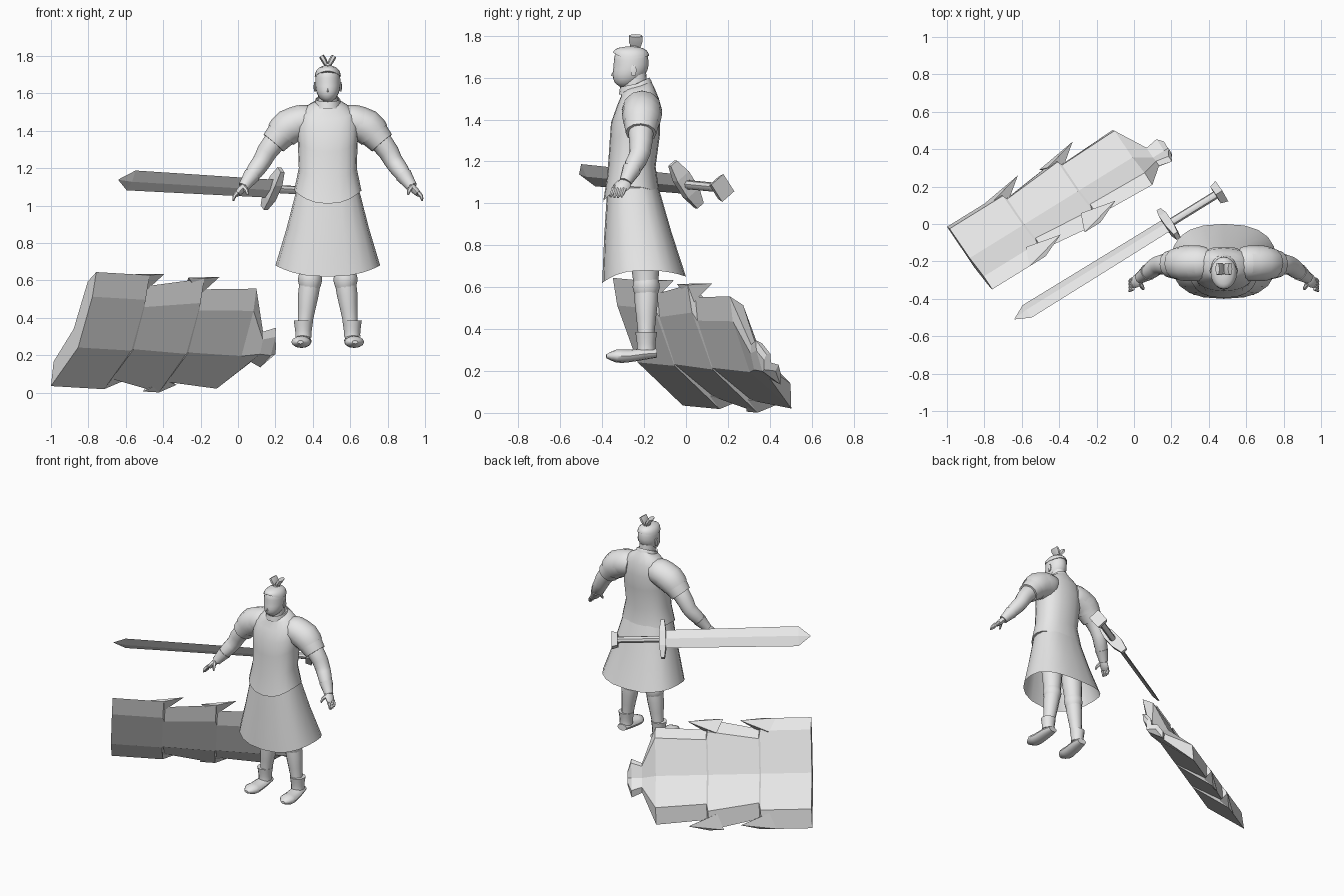
import bpy, bmesh
from math import sin, cos, pi, sqrt, copysign
from mathutils import Vector

if "Cube" in bpy.data.objects:
    bpy.data.objects.remove(bpy.data.objects["Cube"])

FIGURE_CENTRE = Vector((.48, 0, 0))

clay = bpy.data.materials.new("plain_grey")
clay.use_nodes = True
clay.diffuse_color = (.8, .8, .8, 1)
clay.node_tree.nodes["Principled BSDF"].inputs["Base Color"].default_value = clay.diffuse_color


def finish(name, mesh_builder, smooth):
    bmesh.ops.recalc_face_normals(mesh_builder, faces=mesh_builder.faces)
    mesh = bpy.data.meshes.new(name)
    mesh_builder.to_mesh(mesh)
    mesh_builder.free()
    mesh.materials.append(clay)
    part = bpy.data.objects.new(name, mesh)
    bpy.context.collection.objects.link(part)
    if smooth:
        bpy.ops.object.select_all(action='DESELECT')
        part.select_set(True)
        bpy.context.view_layer.objects.active = part
        bpy.ops.object.shade_smooth_by_angle(angle=pi / 4)


def loft(name, rings, caps=True, smooth=True):
    """Skin a list of rings that have equal point counts."""
    builder = bmesh.new()
    rows = [[builder.verts.new(point) for point in ring] for ring in rings]
    for lower, upper in zip(rows, rows[1:]):
        for i in range(len(lower)):
            builder.faces.new((lower[i - 1], lower[i], upper[i], upper[i - 1]))
    if caps:
        builder.faces.new(rows[0])
        builder.faces.new(rows[-1])
    finish(name, builder, smooth)


def hull(name, points):
    builder = bmesh.new()
    verts = [builder.verts.new(point) for point in points]
    bmesh.ops.convex_hull(builder, input=verts)
    finish(name, builder, False)


def circle(sides):
    return [(cos(2 * pi * i / sides), sin(2 * pi * i / sides)) for i in range(sides)]


def body(name, levels, sag=0, lean=0, boxy=1, caps=True):
    """Stack ovals given as height, half width, centre y and half depth.
    The first hem sags at front and back; the last rim leans forward."""
    rings = []
    for index, (height, wide, centre, deep) in enumerate(levels):
        fade = index / (len(levels) - 1)
        ring = []
        for c, s in circle(20):
            hem = sag * (1 - fade) * s * s * (1 if s < 0 else .5)
            ring.append(FIGURE_CENTRE + Vector((
                wide * copysign(abs(c) ** boxy, c),
                centre + deep * copysign(abs(s) ** boxy, s),
                height - hem + lean * fade * s)))
        rings.append(ring)
    loft(name, rings, caps)


def tube(name, side, path, radii, flat=1, caps=True, sides=12):
    """Rounded limb through a few joints, placed on one side of the figure."""
    knots = [Vector((side * p.x, p.y, p.z, r)) for p, r in zip(path, radii)]
    # Round the path with one extra knot between each pair of joints
    smooth_path = []
    for i, (start, end) in enumerate(zip(knots, knots[1:])):
        before, after = knots[max(i - 1, 0)], knots[min(i + 2, len(knots) - 1)]
        smooth_path += [start, (start + end) * 9 / 16 - (before + after) / 16]
    smooth_path.append(knots[-1])
    whole = smooth_path[-1].xyz - smooth_path[0].xyz
    reference = Vector((0, 0, 1)) if abs(whole.y) > abs(whole.z) else Vector((0, 1, 0))
    rings = []
    for i, knot in enumerate(smooth_path):
        ahead = smooth_path[min(i + 1, len(smooth_path) - 1)]
        tangent = (ahead - smooth_path[max(i - 1, 0)]).xyz.normalized()
        across = tangent.cross(reference).normalized() * knot.w
        through = across.cross(tangent) * flat
        rings.append([FIGURE_CENTRE + knot.xyz + across * c + through * s
                      for c, s in circle(sides)])
    loft(name, rings, caps)


# Tunic and skirt
body("tunic", [(1.08, .18, -.26, .135), (1.2, .155, -.26, .115), (1.34, .16, -.245, .12),
               (1.43, .165, -.24, .118), (1.5, .15, -.23, .1), (1.54, .1, -.23, .08),
               (1.56, .06, -.235, .07)], sag=.07, lean=.02, boxy=.85)
body("skirt", [(1.09, .166, -.255, .12), (.88, .22, -.23, .16), (.68, .28, -.2, .2)][::-1],
     sag=.06, boxy=.8, caps=False)

# Collar and neck
body("collar", [(1.52, .075, -.235, .085), (1.57, .066, -.24, .075), (1.57, .058, -.24, .065)],
     lean=.03, caps=False)
body("neck", [(1.5, .055, -.24, .06), (1.62, .05, -.245, .055)])


def skull(swell, first, last, steps):
    """Egg-shaped levels, with the lower half drawn forward to the chin."""
    levels = []
    for i in range(steps + 1):
        rise = first + (last - first) * i / steps
        girth = sqrt(1 - rise ** 4) if rise > 0 else sqrt(1 - rise ** 2)
        levels.append((1.65 + .1 * rise, .067 * girth + swell,
                       -.262 + .03 * min(rise, 0), .083 * girth + swell))
    return levels


# Head, hair and topknot
body("head", skull(0, -.97, .97, 9))
body("hair", skull(.004, .4, .98, 5), sag=-.03)
hull("nose", [FIGURE_CENTRE + Vector(p) for p in
              ((0, -.335, 1.65), (.014, -.33, 1.6), (-.014, -.33, 1.6), (0, -.36, 1.61))])
body("lips", [(1.58, .01, -.33, .01), (1.59, .018, -.33, .014), (1.6, .01, -.33, .01)])
body("topknot_band", [(1.73, .025, -.245, .03), (1.76, .018, -.245, .02)])

# Joints of the left half; the right half mirrors them
shoulder = Vector((.13, -.21, 1.45))
cap = Vector((.21, -.21, 1.42))
elbow = Vector((.35, -.22, 1.24))
wrist = Vector((.45, -.29, 1.1))
knuckles = Vector((.485, -.32, 1.06))
hip = Vector((.08, -.21, 1))
knee = Vector((.095, -.19, .6))
ankle = Vector((.13, -.19, .3))
sleeve_end = cap.lerp(elbow, .5) + Vector((.01, 0, .005))
toe = Vector((.146, -.38, .27))
heel = Vector((.13, -.14, .285))
crown = Vector((.004, -.24, 1.745))
ear = Vector((.068, -.25, 1.635))
UP, OUT, BACK = Vector((0, 0, 1)), Vector((1, 0, 0)), Vector((0, 1, 0))

for side, label in ((1, "left_"), (-1, "right_")):
    tube(label + "topknot_lobe", side, [crown, crown + UP * .03 + OUT * .015,
                                        crown + UP * .055 + OUT * .03],
         (.01, .015, .014), flat=2.5, sides=6)
    tube(label + "ear", side, [ear - UP * .025, ear, ear + UP * .025], (.005, .008, .005),
         flat=2, sides=6)

    # Arm, layered sleeve and bracer
    tube(label + "arm", side, [shoulder, sleeve_end, elbow, elbow.lerp(wrist, .4), wrist],
         (.07, .06, .05, .046, .025))
    tube(label + "sleeve", side, [shoulder - OUT * .04, shoulder, cap, sleeve_end],
         (.08, .09, .088, .07), flat=1.05)
    tube(label + "shoulder_plate", side, [shoulder, cap, cap.lerp(sleeve_end, .5)],
         (.092, .095, .086), caps=False)
    tube(label + "bracer", side, [elbow.lerp(wrist, f) for f in (.55, .75, 1)],
         (.046, .038, .03))

    # Hand
    tube(label + "palm", side, [wrist, wrist.lerp(knuckles, .5), knuckles],
         (.018, .02, .014), flat=1.8, sides=8)
    for number in range(4):
        base = knuckles + BACK * (.017 * number - .025) + UP * .01
        tip = base + Vector((.02, -.015, -.046 + .004 * abs(number - 1.5)))
        tube(label + "finger_%d" % number, side, [base, base.lerp(tip, .5) + OUT * .005, tip],
             (.011, .01, .005), sides=6)
    thumb = wrist - BACK * .025
    tube(label + "thumb", side, [thumb, thumb - BACK * .025 - OUT * .016 - UP * .02,
                                 thumb - BACK * .035 - OUT * .02 - UP * .043],
         (.013, .011, .005), sides=6)

    # Leg, cuffs and shoe
    tube(label + "leg", side, [hip, hip.lerp(knee, .6), knee, knee.lerp(ankle, .25),
                               knee.lerp(ankle, .75), ankle],
         (.075, .072, .057, .055, .039, .042))
    tube(label + "knee_cuff", side, [knee + UP * .04, knee, knee - UP * .05],
         (.057, .065, .05))
    tube(label + "boot_cuff", side, [ankle + UP * .085, ankle + UP * .03, ankle],
         (.052, .044, .044))
    tube(label + "shoe", side, [heel, heel.lerp(toe, .25), heel.lerp(toe, .55) - UP * .005,
                                heel.lerp(toe, .8) - UP * .002, toe],
         (.035, .046, .05, .052, .015), flat=.6)


def frame(origin, across):
    """Point maker: along the length, across the width, out through the front."""
    along = Vector((.85, .525, -.05)).normalized()
    width = Vector(across)
    width = (width - along * width.dot(along)).normalized()
    front = along.cross(width)
    return lambda s, u, d: Vector(origin) + along * s + width * u + front * d


def diamond(place, s, wide, thick):
    return [place(s, wide * c, thick * q) for c, q in circle(4)]


# Sword
sword = frame((.185, 0, 1.09), (.37, -.49, .79))
loft("sword_blade", [diamond(sword, 0, .06, .014), diamond(sword, -.89, .067, .012),
                     diamond(sword, -.97, .002, .001)], smooth=False)
loft("sword_guard", [[sword(a * size, u, b * size * 1.8)
                      for a, b in ((1, 1), (-1, 1), (-1, -1), (1, -1))]
                     for u, size in ((-.128, .012), (-.05, .022), (.05, .022), (.128, .012))],
     smooth=False)
loft("sword_handle", [[sword(s, .022 * c, .022 * q) for c, q in circle(8)] for s in (0, .31)])
hull("sword_pommel", [sword(s, a * size, b * size * .8) for s, size in ((.295, .042), (.335, .052))
                      for a in (1, -1) for b in (1, -1)])

# Ragged slab: three lengths with notched starts, then a tapered neck and stub
slab = frame((-1, -.015, .035), (.33, -.455, .83))
WIDTH, LENGTH, NOTCH = .736, .345, .07
SECTION = ((0, 0), (.43, .1), (.83, .05), (1, 0), (.88, -.04), (.5, 0), (.16, -.06))


def slab_ring(s, inset, thickness=1, forward=0):
    return [slab(s, inset + f * (WIDTH - 2 * inset), forward + thickness * d)
            for f, d in SECTION]


slab_rings = []
for length in range(3):
    start = length * LENGTH
    slab_rings.append(slab_ring(start, NOTCH if length else 0))
    slab_rings.append(slab_ring(start + LENGTH - .01, .045 if length == 2 else 0))
for s, inset in ((1.12, .27), (1.19, .24), (1.215, .32)):
    slab_rings.append(slab_ring(s, inset, .5, .07))
loft("ragged_slab", slab_rings, smooth=False)

# Barbs curling back past each notch, on both long edges
for number in (1, 2):
    s = number * LENGTH - .01
    for edge, inward, label in ((0, 1, "lower"), (WIDTH, -1, "upper")):
        hull("%s_barb_%d" % (label, number),
             [slab(s - .1, edge, 0), slab(s, edge, 0), slab(s, edge + inward * .09, .02),
              slab(s - .06, edge + inward * .1, -.05), slab(s + .13, edge + inward * .02, -.055)])
